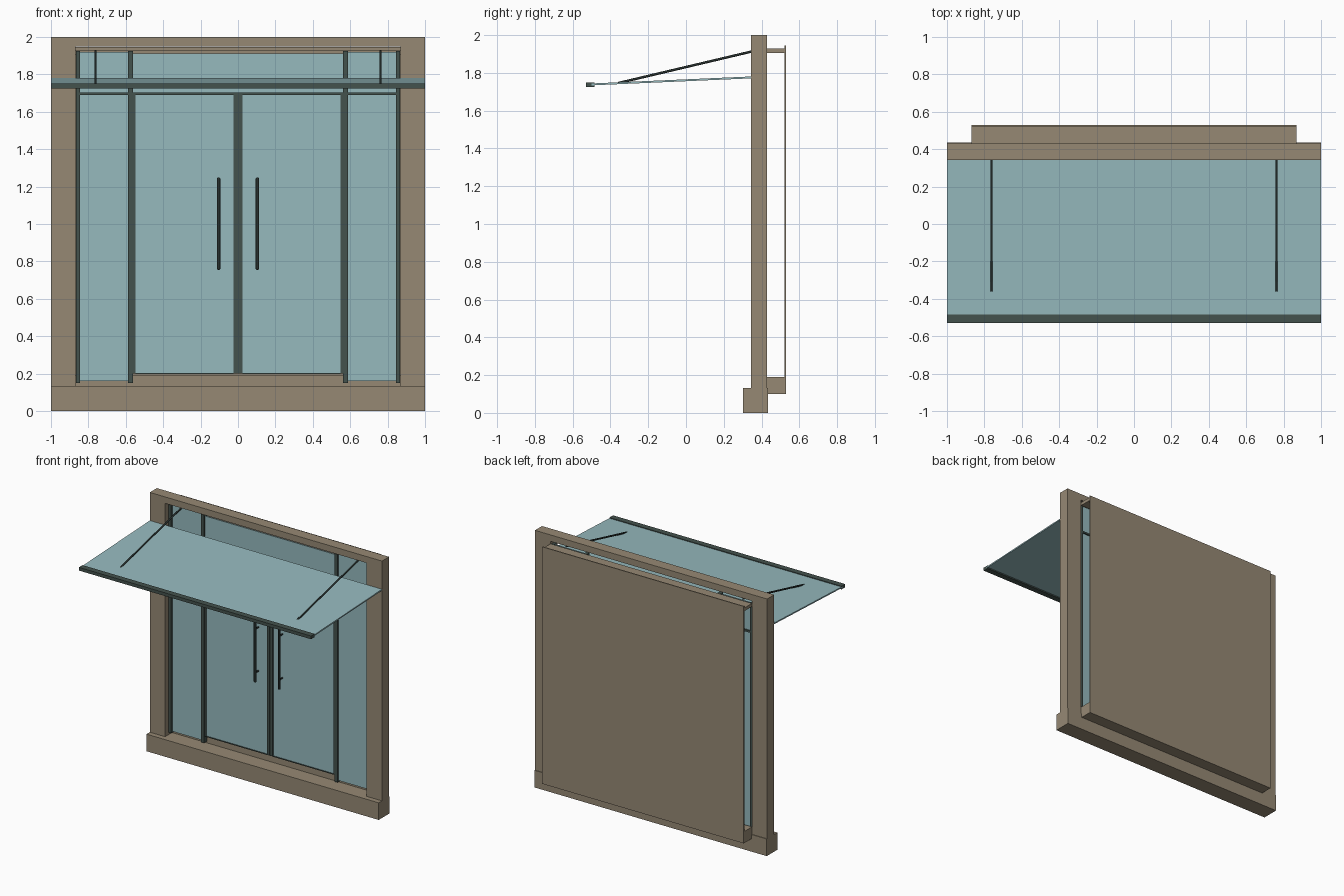
import bpy, bmesh, math
from mathutils import Vector

if "Cube" in bpy.data.objects:
    bpy.data.objects.remove(bpy.data.objects["Cube"])


def srgb(r, g, b):
    return [((c / 255 + 0.055) / 1.055) ** 2.4 for c in (r, g, b)] + [1]


def material(name, rgb):
    m = bpy.data.materials.new(name)
    m.diffuse_color = srgb(*rgb)
    m.use_nodes = True
    m.node_tree.nodes["Principled BSDF"].inputs["Base Color"].default_value = m.diffuse_color
    return m


stone = material("warm_stone", (150, 137, 116))
glass = material("pale_teal_glass", (150, 186, 190))
metal = material("dark_green_metal", (68, 82, 77))
black = material("near_black_metal", (38, 47, 45))


def add(name, bm, mat):
    bmesh.ops.recalc_face_normals(bm, faces=bm.faces)
    me = bpy.data.meshes.new(name)
    bm.to_mesh(me)
    bm.free()
    me.materials.append(mat)
    ob = bpy.data.objects.new(name, me)
    bpy.context.collection.objects.link(ob)
    return ob


def box(name, mat, x, y, z, bevel=0):
    """Box from (min, max) pairs."""
    bm = bmesh.new()
    bmesh.ops.create_cube(bm, size=1)
    for v in bm.verts:
        v.co = [(a + b) / 2 + c * (b - a) for (a, b), c in zip((x, y, z), v.co)]
    if bevel:
        bmesh.ops.bevel(bm, geom=bm.edges[:], offset=bevel, segments=3,
                        profile=0.5, affect='EDGES')
    return add(name, bm, mat)


def extrude_profile(name, mat, pts, direction):
    bm = bmesh.new()
    f = bm.faces.new([bm.verts.new(p) for p in pts])
    r = bmesh.ops.extrude_face_region(bm, geom=[f], use_keep_orig=True)
    bmesh.ops.translate(bm, vec=direction,
                        verts=[g for g in r["geom"] if isinstance(g, bmesh.types.BMVert)])
    return add(name, bm, mat)


def rod(name, mat, a, b, radius):
    a, b = Vector(a), Vector(b)
    bm = bmesh.new()
    bmesh.ops.create_cone(bm, cap_ends=True, segments=12, radius1=radius,
                          radius2=radius, depth=(b - a).length)
    bm.transform((b - a).to_track_quat('Z', 'Y').to_matrix().to_4x4())
    bmesh.ops.translate(bm, vec=(a + b) / 2, verts=bm.verts[:])
    for f in bm.faces:
        f.smooth = len(f.verts) == 4
    return add(name, bm, mat)


# Surround: inverted U wall standing on a projecting plinth
X, Z0, Z1 = 0.868, 0.13, 1.95
extrude_profile("wall_surround", stone,
                [(x, 0.343, z) for x, z in ((-1, Z0), (-1, 2), (1, 2), (1, Z0),
                                            (X, Z0), (X, Z1), (-X, Z1), (-X, Z0))],
                (0, 0.087, 0))
box("plinth", stone, (-1, 1), (0.303, 0.435), (0, Z0 + 0.003))

# Shallow lobby behind the doors, open at its sides
box("back_panel", stone, (-X, X), (0.522, 0.53), (0.10, 1.945))
box("lobby_floor", stone, (-X, X), (0.428, 0.525), (0.10, 0.19))
box("lobby_ceiling", stone, (-X, X), (0.428, 0.525), (1.905, 1.93))

# Glazing, posts, doors and pulls, repeated on both sides
FRAME = (0.385, 0.42)
PANE = (0.398, 0.406)


def side_box(name, mat, s, x, y, z, bevel=0):
    return box(name, mat, sorted((s * x[0], s * x[1])), y, z, bevel)


for s, n in ((-1, "left"), (1, "right")):
    side_box(n + "_outer_post", metal, s, (0.845, 0.867), FRAME, (0.15, 1.925))
    side_box(n + "_inner_post", metal, s, (0.562, 0.588), FRAME, (0.15, 1.925))
    side_box(n + "_side_pane", glass, s, (0.58, 0.85), PANE, (0.16, 1.92))
    side_box(n + "_door_pane", glass, s, (0.02, 0.555), PANE, (0.20, 1.695))
    side_box(n + "_door_hinge_stile", metal, s, (0.548, 0.561), (0.39, 0.415), (0.20, 1.692))
    side_box(n + "_door_meeting_stile", metal, s, (0.001, 0.025), (0.39, 0.415), (0.20, 1.692))
    side_box(n + "_door_bottom_rail", metal, s, (0.025, 0.548), (0.393, 0.411), (0.197, 0.203))
    side_box(n + "_pull_handle", black, s, (0.094, 0.113), (0.35, 0.369), (0.755, 1.248), 0.007)
    for h in (0.83, 1.17):
        rod(n + "_handle_stem", black, (s * 0.1035, 0.36, h), (s * 0.1035, 0.402, h), 0.006)
    # Canopy tie rod
    rod(n + "_tie_rod", black, (s * 0.762, -0.36, 1.746), (s * 0.762, 0.385, 1.922), 0.0065)

box("transom_rail", metal, (-0.845, 0.845), (0.388, 0.417), (1.69, 1.704))
box("transom_pane", glass, (-0.565, 0.565), PANE, (1.70, 1.912))

# Sloping glass canopy with a metal nosing
extrude_profile("canopy_glass", glass,
                [(-1, -0.50, 1.734), (-1, -0.50, 1.744), (-1, 0.345, 1.781), (-1, 0.345, 1.771)],
                (2, 0, 0))
box("canopy_nosing", metal, (-1, 1), (-0.53, -0.485), (1.725, 1.75))
